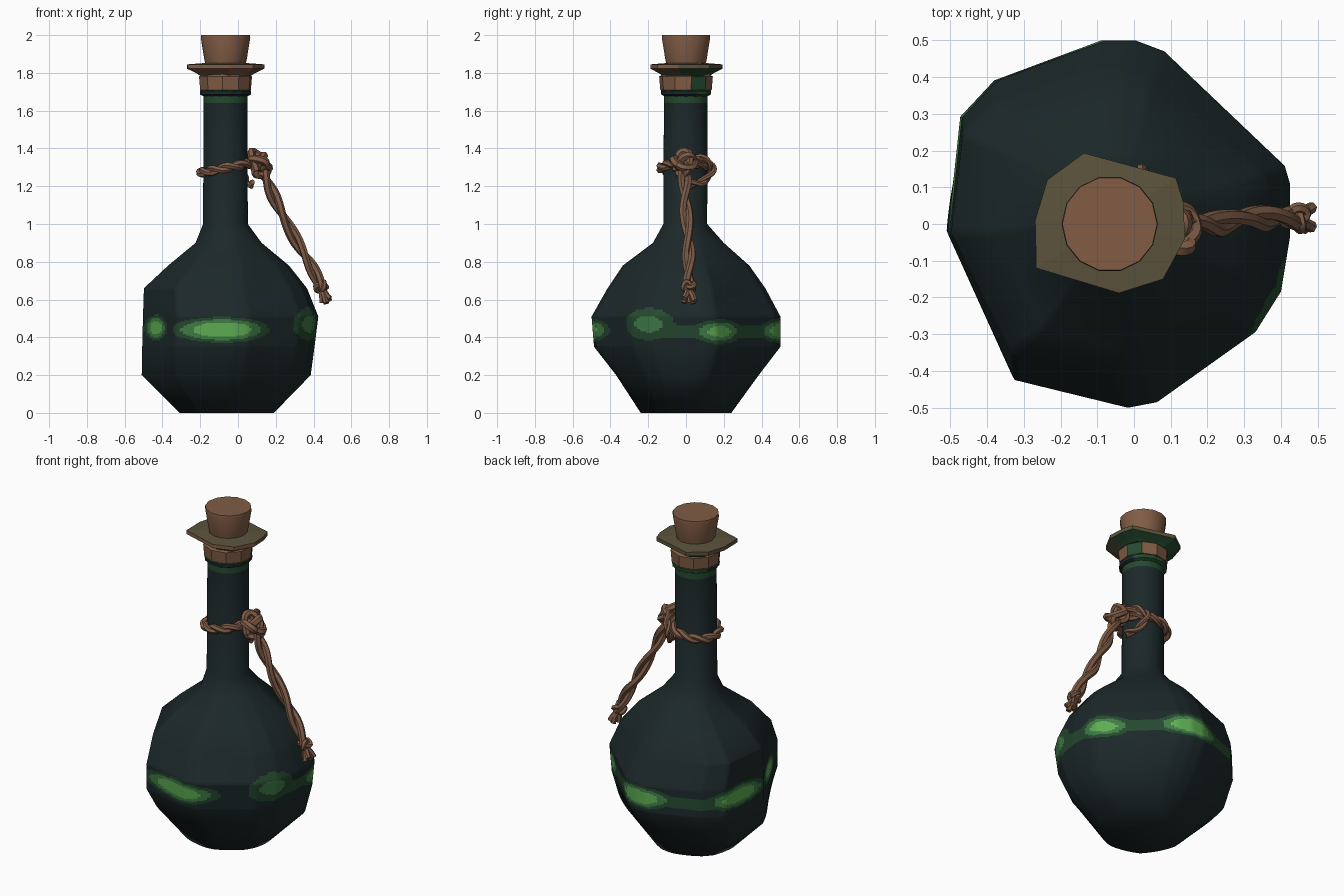
import bpy, bmesh, math
from mathutils import Vector

if "Cube" in bpy.data.objects:
    bpy.data.objects.remove(bpy.data.objects["Cube"])

def mat(name, rgb):
    m = bpy.data.materials.new(name)
    m.diffuse_color = (*rgb, 1)
    m.use_nodes = True
    m.node_tree.nodes["Principled BSDF"].inputs["Base Color"].default_value = m.diffuse_color
    return m

GLASS = mat("dark_glass", (0.0115, 0.021, 0.0225))
DARK = mat("deep_green", (0.018, 0.066, 0.028))
MID = mat("mid_green", (0.05, 0.2, 0.06))
BRIGHT = mat("bright_green", (0.11, 0.42, 0.085))
CORK = mat("cork_brown", (0.22, 0.108, 0.06))
ROPE = mat("rope_brown", (0.215, 0.108, 0.063))
OLIVE = mat("olive_wax", (0.105, 0.086, 0.046))
CX = -0.066  # axis of neck and stopper

def loft(name, rings, mats, rule=None, smooth=None):
    """Skin a stack of equal-length rings, cap both ends, colour by rule(centre, normal)."""
    bm = bmesh.new()
    vr = [[bm.verts.new(p) for p in ring] for ring in rings]
    n = len(vr[0])
    for a, b in zip(vr, vr[1:]):
        for i in range(n):
            j = (i + 1) % n
            bm.faces.new((a[i], a[j], b[j], b[i]))
    bm.faces.new(vr[0][::-1])
    bm.faces.new(vr[-1])
    bmesh.ops.recalc_face_normals(bm, faces=bm.faces)
    bm.normal_update()
    if rule:
        for f in bm.faces:
            f.material_index = rule(f.calc_center_median(), f.normal)
    me = bpy.data.meshes.new(name)
    bm.to_mesh(me)
    ob = bpy.data.objects.new(name, me)
    bpy.context.collection.objects.link(ob)
    for m in mats:
        me.materials.append(m)
    if smooth:
        activate(ob)
        bpy.ops.object.shade_smooth_by_angle(angle=math.radians(smooth))

def activate(ob):
    bpy.ops.object.select_all(action='DESELECT')
    ob.select_set(True)
    bpy.context.view_layer.objects.active = ob

def lathe(name, profile, sides, mats, rule=None, turn=0.0, smooth=None):
    rings = [[(CX + r * math.cos(turn + i * math.tau / sides),
               r * math.sin(turn + i * math.tau / sides), z) for i in range(sides)]
             for r, z in profile]
    loft(name, rings, mats, rule, smooth)

# Bottle body: irregular faceted outline scaled to each height
outline = [(-.51, -.03), (-.33, -.42), (-.02, -.495), (.06, -.48), (.33, -.29), (.40, -.18),
           (.425, -.03), (.425, .11), (.41, .16), (.08, .47), (0, .5), (-.08, .5),
           (-.38, .39), (-.475, .29)]
unit = []
for i, a in enumerate(outline):
    a, b = Vector(a), Vector(outline[(i + 1) % len(outline)])
    sub = max(2, round((b - a).length / .02))
    for k in range(sub):
        p = a.lerp(b, k / sub)
        unit.append(Vector(((p.x + .0425) / .4675, (p.y - .0025) / .4975)))

# z, x min, x max, y min, y max, roundness
sections = [(0, -.31, .19, -.24, .24, .6), (.2, -.51, .385, -.37, .385, .3),
            (.35, -.507, .405, -.487, .5, 0), (.51, -.503, .425, -.5, .5, 0),
            (.66, -.498, .365, -.415, .42, 0), (.78, -.37, .27, -.335, .335, .2),
            (.9, -.225, .125, -.175, .2, .6), (1.0, -.185, .052, -.12, .112, 1),
            (1.64, -.182, .05, -.117, .115, 1), (1.69, -.182, .05, -.117, .115, 1)]

def section_ring(s):
    z, x0, x1, y0, y1, w = s
    out = []
    for u in unit:
        p = u.lerp(u.normalized(), w)
        out.append(((x0 + x1) / 2 + p.x * (x1 - x0) / 2, (y0 + y1) / 2 + p.y * (y1 - y0) / 2, z))
    return out

rings = []
for a, b in zip(sections, sections[1:]):
    steps = 24 if .3 < a[0] < .4 else 12 if .4 < a[0] < .6 else 1  # fine rows for the glow
    for k in range(steps):
        rings.append(section_ring([u + (v - u) * k / steps for u, v in zip(a, b)]))
rings.append(section_ring(sections[-1]))

# Glow patches: angle, half width, height, half height, strength
glows = [(-100, 32, .44, .068, 1), (-28, 20, .47, .085, .42), (26, 22, .43, .065, .8),
         (92, 25, .435, .068, 1), (161, 24, .44, .068, 1), (-157, 17, .45, .068, .9)]

def glow(c, n):
    if c.z > 1.64:
        return 1
    ang = math.degrees(math.atan2(c.y, c.x))
    v = .1 if -20 < ang < 178 and abs(c.z - .43) < .035 else 0
    for a, wa, z, h, s in glows:
        d = (ang - a + 180) % 360 - 180
        v = max(v, s * (1 - math.hypot(d / wa, (c.z - z) / h)))
    return 3 if v > .42 else 2 if v > .2 else 1 if v > 0 else 0

loft("bottle", rings, [GLASS, DARK, MID, BRIGHT], glow, 65)

# Lip, wrap, wax collar and stopper
lathe("lip", [(.115, 1.675), (.134, 1.685), (.136, 1.705), (.12, 1.715)], 14, [DARK, GLASS],
      lambda c, n: 1 if c.y < .05 and c.z < 1.7 else 0)
lathe("neck_wrap", [(.122, 1.7), (.137, 1.71), (.143, 1.78), (.125, 1.795)], 10,
      [CORK, DARK], lambda c, n: 1 if n.z < -.5 or (n.x > .5 and n.y > .2) else 0, .2)
collar = [(-.2, -.12), (.025, -.188), (.145, -.15), (.205, -.04), (.2, .06),
          (.18, .125), (-.07, .193), (-.17, .12), (-.203, .01)]
collar_levels = [(.66, 1.785), (.76, 1.798), (1, 1.822), (1, 1.845), (.55, 1.852)]

def collar_colour(c, n):
    if n.z > .5:
        return 0
    return 1 if n.y < -.3 else 2 if n.z < -.3 and n.y > -.05 else 0

loft("wax_collar", [[(CX + x * s, y * s, z) for x, y in collar] for s, z in collar_levels],
     [OLIVE, CORK, DARK], collar_colour)
lathe("cork_stopper", [(.105, 1.84), (.112, 1.87), (.131, 1.985), (.129, 2.0)], 14, [CORK],
      smooth=35)

# Rope tools
def spline_points(pts, n):
    """Catmull-Rom samples through the points."""
    p = [Vector(q) for q in pts]
    p = [2 * p[0] - p[1]] + p + [2 * p[-1] - p[-2]]
    out = []
    for i in range(n + 1):
        t = i / n * (len(p) - 3)
        k = min(int(t), len(p) - 4)
        t -= k
        a, b, c, d = p[k:k + 4]
        out.append(.5 * (2 * b + (c - a) * t + (2 * a - 5 * b + 4 * c - d) * t * t
                         + (3 * b - a - 3 * c + d) * t ** 3))
    return out

def tubes(name, paths, r, closed=False):
    cu = bpy.data.curves.new(name, 'CURVE')
    cu.dimensions = '3D'
    cu.bevel_depth, cu.bevel_resolution, cu.use_fill_caps = r, 1, True
    for path in paths:
        s = cu.splines.new('POLY')
        s.points.add(len(path) - 1)
        for sp, q in zip(s.points, path):
            sp.co = (*q, 1)
        s.use_cyclic_u = closed
    cu.materials.append(ROPE)
    ob = bpy.data.objects.new(name, cu)
    bpy.context.collection.objects.link(ob)
    activate(ob)
    bpy.ops.object.convert(target='MESH')
    bpy.ops.object.shade_smooth_by_angle(angle=math.radians(50))

def twisted(name, pts, r, off, turns, ref, n=60, strands=2):
    c = spline_points(pts, n)
    paths = [[] for _ in range(strands)]
    for i, q in enumerate(c):
        t = (c[min(i + 1, n)] - c[max(i - 1, 0)]).normalized()
        u = t.cross(Vector(ref)).normalized()
        v = t.cross(u)
        for k, path in enumerate(paths):
            a = math.tau * (turns * i / n + k / strands)
            path.append(q + off * (u * math.cos(a) + v * math.sin(a)))
    tubes(name, paths, r)

def knot(name, centre, axis, s, depth, r):
    rot = Vector(axis).to_track_quat('Z', 'Y').to_matrix()
    path = []
    for i in range(48):
        t = i * math.tau / 48
        path.append(Vector(centre) + rot @ Vector((s * (math.sin(t) + 2 * math.sin(2 * t)),
                    s * (math.cos(t) - 2 * math.cos(2 * t)), -depth * math.sin(3 * t))))
    tubes(name, [path], r, True)

# Rope around the neck, with its slack second turn
loop = [(CX + .128 * math.cos(a), .133 * math.sin(a), 1.297 + .024 * math.cos(a))
        for a in [i * math.tau / 16 for i in range(17)]]
twisted("rope_loop", loop, .017, .012, 5, (0, 0, 1), 96)
twisted("rope_slack", [(.1, -.01, 1.35), (.06, .09, 1.345), (.02, .14, 1.29),
                       (.045, .09, 1.225), (.075, .02, 1.21)], .014, .011, 2, (1, 0, 0), 36)
# Main knot and bights
knot("main_knot", (.115, -.015, 1.315), (1, 0, .3), .019, .035, .022)
tubes("knot_bight", [spline_points([(.1, -.055, 1.28), (.07, -.035, 1.37), (.085, .01, 1.38),
                                    (.14, .02, 1.33), (.13, -.01, 1.26)], 20),
                     spline_points([(.13, -.06, 1.33), (.165, -.02, 1.3), (.15, .03, 1.3),
                                    (.1, .05, 1.33)], 14)], .021)
# Hanging tail, end knot and frayed ends
twisted("rope_tail", [(.12, -.01, 1.31), (.165, -.005, 1.2), (.225, 0, 1.07), (.31, .015, .91),
                      (.385, .015, .78), (.45, .015, .65)], .020, .017, 1.75, (0, 1, 0), 70)
knot("end_knot", (.442, .015, .67), (.45, 0, -.9), .0105, .016, .015)
tubes("frayed_ends", [[(.445, .015, .66), (.457 + dx * .7, .015 + dy * .7, .62),
                       (.466 + dx, .015 + dy, z)]
                      for dx, dy, z in [(-.02, .0, .582), (.018, .03, .592), (.02, -.024, .605),
                                        (.002, .024, .578), (.0, -.027, .582)]], .016)
